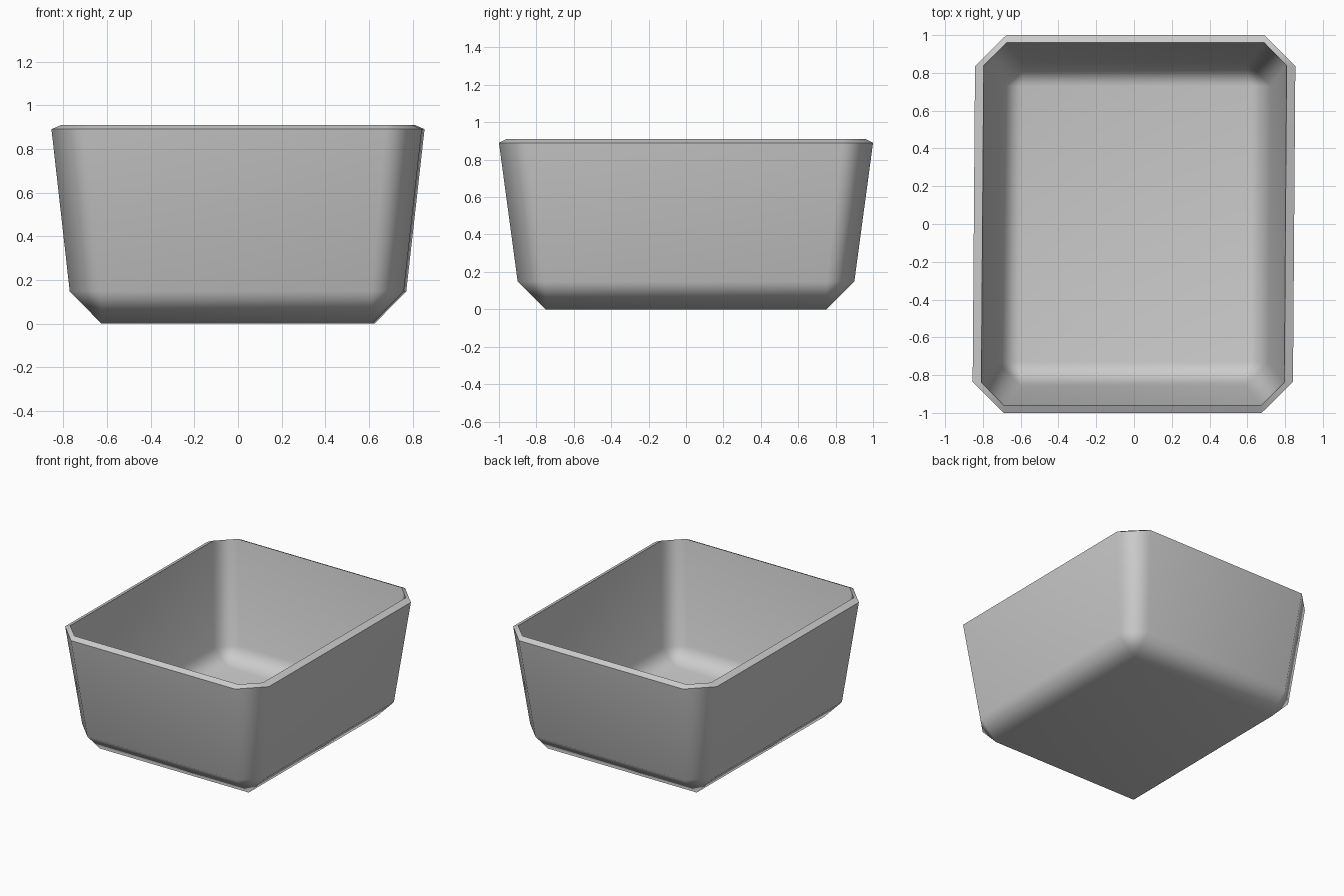
import bpy, bmesh, math

cube = bpy.data.objects.get("Cube")
if cube:
    bpy.data.objects.remove(cube, do_unlink=True)

# Plain grey
grey = bpy.data.materials.new("plain_grey")
grey.use_nodes = True
color = (0.6, 0.6, 0.6, 1)
grey.diffuse_color = color
grey.node_tree.nodes["Principled BSDF"].inputs["Base Color"].default_value = color

SKEW = 0.0075
bm = bmesh.new()


def vert(x, y, z):
    return bm.verts.new((x + SKEW * y, y, z))


def ring(x, y, cut, z):
    """Rectangle with cut corners: two points per corner, counter-clockwise."""
    pts = []
    for sx, sy in ((1, 1), (-1, 1), (-1, -1), (1, -1)):
        pair = [(sx * x, sy * (y - cut)), (sx * (x - cut), sy * y)]
        pts += pair if sx * sy > 0 else pair[::-1]
    return [vert(px, py, z) for px, py in pts]


def bridge(a, b):
    for i in range(len(a)):
        j = (i + 1) % len(a)
        bm.faces.new((a[i], a[j], b[j], b[i]))


def shell(top, waist, floor):
    """Tapered walls, chamfered floor edge and flat floor; returns the rim."""
    upper, lower = ring(*top), ring(*waist)
    bridge(lower, upper)
    x, y, z = floor
    base = [vert(sx * x, sy * y, z)
            for sx, sy in ((1, 1), (-1, 1), (-1, -1), (1, -1))]
    bm.faces.new(base)
    for i in range(4):
        j = (i + 1) % 4
        bm.faces.new((lower[2 * i], lower[2 * i + 1], base[i]))
        bm.faces.new((lower[2 * i + 1], lower[2 * j], base[j], base[i]))
    return upper


# Outer and inner skins joined by a sloping rim
outer = shell((0.848, 1.0, 0.165, 0.89), (0.765, 0.9, 0.148, 0.148), (0.62, 0.75, 0))
inner = shell((0.802, 0.96, 0.12, 0.91), (0.72, 0.855, 0.125, 0.17), (0.597, 0.73, 0.05))
bridge(outer, inner)
bmesh.ops.recalc_face_normals(bm, faces=bm.faces)

mesh = bpy.data.meshes.new("open_bin")
bm.to_mesh(mesh)
bm.free()
mesh.materials.append(grey)
bin_obj = bpy.data.objects.new("open_bin", mesh)
bpy.context.collection.objects.link(bin_obj)

# Soft chamfers, crisp rim
bpy.ops.object.select_all(action='DESELECT')
bin_obj.select_set(True)
bpy.context.view_layer.objects.active = bin_obj
bpy.ops.object.shade_smooth_by_angle(angle=math.radians(60))
weighted = bin_obj.modifiers.new("weighted_normals", 'WEIGHTED_NORMAL')
weighted.keep_sharp = True
